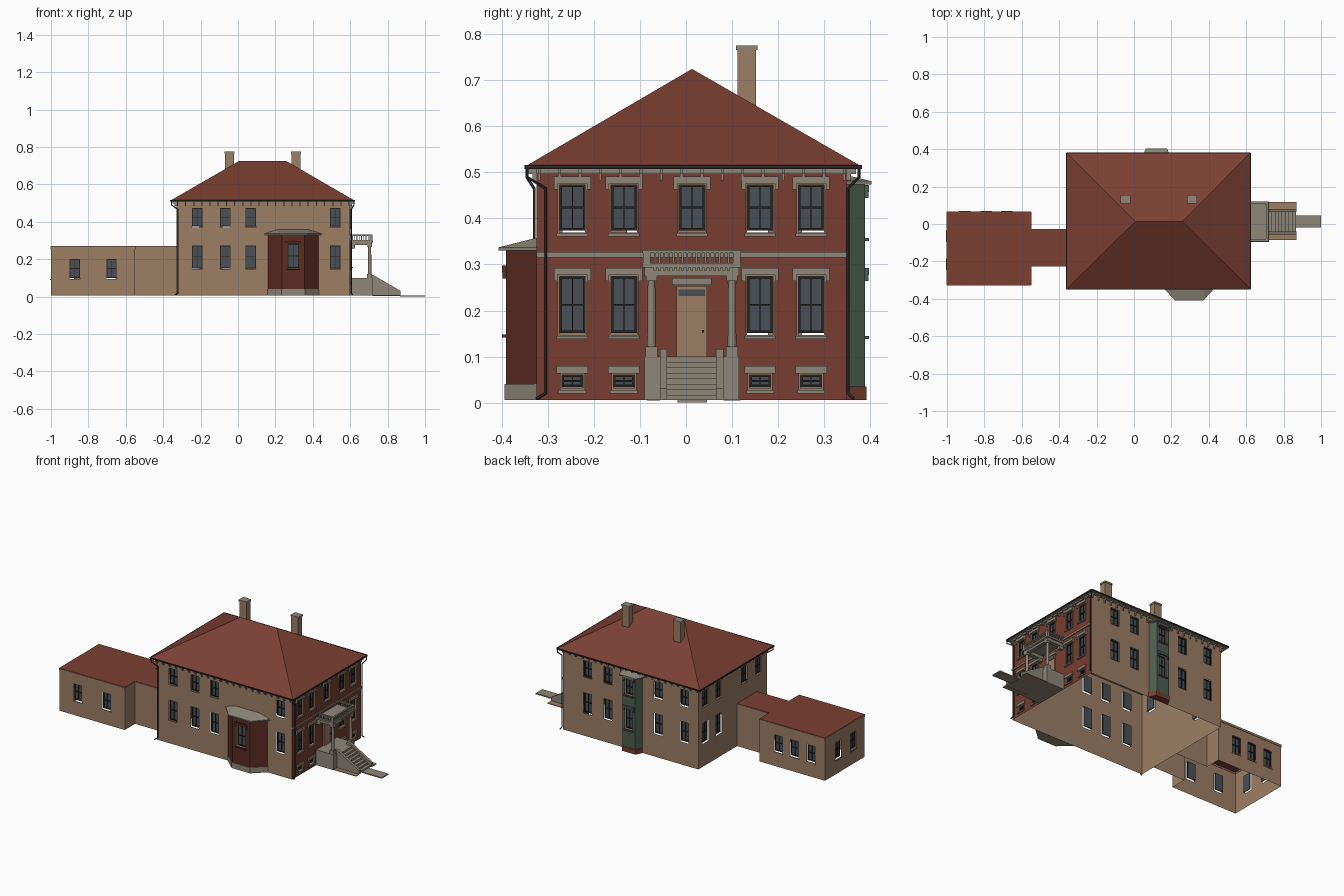
import bpy, bmesh
from mathutils import Vector

if "Cube" in bpy.data.objects:
    bpy.data.objects.remove(bpy.data.objects["Cube"])


def material(name, rgb):
    m = bpy.data.materials.new(name)
    m.use_nodes = True
    m.diffuse_color = (*rgb, 1)
    m.node_tree.nodes["Principled BSDF"].inputs["Base Color"].default_value = (*rgb, 1)
    return m


brick = material("red brick", (0.19, 0.046, 0.029))
dark_brick = material("dark red brick", (0.105, 0.024, 0.016))
roofing = material("red roofing", (0.2, 0.05, 0.032))
tan = material("tan render", (0.34, 0.21, 0.13))
stone = material("grey stone", (0.27, 0.24, 0.19))
green = material("green paint", (0.075, 0.11, 0.078))
glass = material("dark glass", (0.065, 0.08, 0.095))
iron = material("dark metal", (0.02, 0.017, 0.015))

parts = {}


def part(name, mat):
    """Mesh being collected under one part name."""
    return parts.setdefault(name, (bmesh.new(), mat))[0]


def hull(bm, points):
    verts = [bm.verts.new(p) for p in points]
    res = bmesh.ops.convex_hull(bm, input=verts)
    bmesh.ops.delete(bm, geom=list({v for v in res["geom_interior"] if isinstance(v, bmesh.types.BMVert)}),
                     context='VERTS')


def box(bm, x0, x1, y0, y1, z0, z1):
    m = bmesh.ops.create_cube(bm, size=1)["verts"]
    for v in m:
        v.co = ((x0 + x1) / 2 + v.co.x * (x1 - x0), (y0 + y1) / 2 + v.co.y * (y1 - y0),
                (z0 + z1) / 2 + v.co.z * (z1 - z0))


class Wall:
    """Wall running from a to b with its outside on the right hand."""

    def __init__(self, a, b):
        self.a, d = Vector((*a, 0)), Vector((b[0] - a[0], b[1] - a[1], 0))
        self.length, self.u = d.length, d.normalized()
        self.n = Vector((self.u.y, -self.u.x, 0))

    def at(self, u, z, d=0):
        return self.a + self.u * u + self.n * d + Vector((0, 0, z))

    def slab(self, bm, u0, u1, z0, z1, d0, d1):
        vs = bmesh.ops.create_cube(bm, size=1)["verts"]
        for v in vs:
            c = v.co.copy()
            v.co = self.at(u1 if c.x > 0 else u0, z1 if c.z > 0 else z0, d1 if c.y > 0 else d0)

    def build(self, name, mat, z0, z1, holes=()):
        """Flat wall with rectangular openings left out."""
        bm = part(name, mat)
        us = sorted({0, self.length, *[h[0] for h in holes], *[h[1] for h in holes]})
        zs = sorted({z0, z1, *[h[2] for h in holes], *[h[3] for h in holes]})
        for ua, ub in zip(us, us[1:]):
            for za, zb in zip(zs, zs[1:]):
                u, z = (ua + ub) / 2, (za + zb) / 2
                if not any(h[0] < u < h[1] and h[2] < z < h[3] for h in holes):
                    bm.faces.new([bm.verts.new(self.at(*p)) for p in
                                  ((ua, za), (ub, za), (ub, zb), (ua, zb))])

    def window(self, name, u0, u1, z0, z1):
        """Recessed sash: pane, border, meeting rail and central bar."""
        z0 += 0.004
        pane = part(name + "_glass", glass)
        self.slab(pane, u0, u1, z0, z1, -0.013, -0.011)
        bars, mid, t = part(name + "_sashes", iron), (u0 + u1) / 2, 0.005
        for a, b in ((u0, u0 + t), (u1 - t, u1), (mid - 0.001, mid + 0.001)):
            self.slab(bars, a, b, z0, z1, -0.012, -0.006)
        for a, b in ((z0, z0 + t), (z1 - t, z1), ((z0 + z1) / 2 - 0.002, (z0 + z1) / 2 + 0.002)):
            self.slab(bars, u0, u1, a, b, -0.012, -0.006)

    def trim(self, name, mat, u0, u1, z0, z1):
        """Lintel with ears and a sill."""
        bm = part(name, mat)
        self.slab(bm, u0 - 0.012, u1 + 0.012, z1 + 0.003, z1 + 0.018, 0, 0.009)
        self.slab(bm, u0 - 0.006, u1 + 0.006, z0 - 0.009, z0 - 0.002, 0, 0.009)
        for u in (u0 - 0.008, u1 + 0.008):
            self.slab(bm, u - 0.004, u + 0.004, z1 - 0.01, z1 + 0.003, 0, 0.008)


def openings(centres, width, rows):
    return [(c - width / 2, c + width / 2, *r) for r in rows for c in centres]


UP, LOW, WING, BASE = (0.37, 0.473), (0.147, 0.274), (0.095, 0.2), (0.03, 0.06)
X0, X1, Y0, Y1, G = -0.33, 0.6, -0.325, 0.35, 0.005

# Main block, open underneath
front, back = Wall((X0, Y0), (X1, Y0)), Wall((X1, Y1), (X0, Y1))
side, facade = Wall((X0, Y1), (X0, Y0)), Wall((X1, Y0), (X1, Y1))
outer = [y - Y0 for y in (-0.247, -0.135, 0.161, 0.272)]
f_main = openings(outer + [0.013 - Y0], 0.056, [UP]) + openings(outer, 0.056, [LOW])
f_base = openings(outer, 0.046, [BASE])
for wall, name, mat, holes in (
        (front, "front_wall", tan, openings([x - X0 for x in (-0.217, -0.067, 0.067, 0.52)], 0.056, [UP, LOW])),
        (back, "back_wall", tan, openings([X1 - x for x in (0.43, 0.29, -0.055, -0.235)], 0.056, [UP, LOW])),
        (side, "side_wall", tan, openings([Y1 - y for y in (0.28, 0.15, -0.1, -0.24)], 0.056, [UP])
         + openings([Y1 - y for y in (0.28, 0.15)], 0.056, [LOW])),
        (facade, "entrance_wall", brick, f_main + f_base)):
    wall.build(name, mat, G, 0.507, holes)
    for h in holes:
        wall.window(name, *h)
for h in f_main:
    facade.trim("window_stonework", stone, *h)
for u0, u1, z0, z1 in f_main + f_base:
    casing = part("window_casings", tan)
    for a, b in ((u0 - 0.004, u0), (u1, u1 + 0.004)):
        facade.slab(casing, a, b, z0, z1, -0.01, 0.004)
    for a, b in ((z0 - 0.003, z0), (z1, z1 + 0.003)):
        facade.slab(casing, u0 - 0.004, u1 + 0.004, a, b, -0.01, 0.004)
for u0, u1, z0, z1 in f_base:
    bm = part("basement_stonework", stone)
    facade.slab(bm, u0 - 0.011, u1 + 0.011, z1 + 0.003, z1 + 0.019, 0, 0.008)
    facade.slab(bm, u0 - 0.007, u1 + 0.007, z0 - 0.01, z0 - 0.003, 0, 0.008)

# Stone band, frieze and eave brackets
facade.slab(part("stone_band", stone), 0, facade.length, 0.315, 0.327, 0, 0.005)
facade.slab(part("frieze", stone), 0, facade.length, 0.497, 0.508, 0, 0.008)
for wall in (front, back, side, facade):
    count = round(wall.length / 0.045)
    for i in range(count + 1):
        u = 0.006 + (wall.length - 0.012) * i / count
        wall.slab(part("eave_brackets", stone), u - 0.003, u + 0.003, 0.497, 0.508, 0, 0.02)
        wall.slab(part("eave_brackets", stone), u - 0.003, u + 0.003, 0.483, 0.497, 0, 0.009)

# Hipped roof, gutter and chimneys
RX0, RX1, RY0, RY1 = -0.36, 0.622, -0.348, 0.38
eaves = [(x, y, 0.514) for x in (RX0, RX1) for y in (RY0, RY1)]
hull(part("hipped_roof", roofing), eaves + [(0.006, 0.013, 0.725), (0.258, 0.013, 0.725)])
gutter = part("gutter", iron)
for y in (RY0, RY1):
    box(gutter, RX0, RX1, y - 0.003, y + 0.003, 0.508, 0.516)
for x in (RX0, RX1):
    box(gutter, x - 0.003, x + 0.003, RY0, RY1, 0.508, 0.516)
box(part("soffit", stone), RX0, RX1, RY0, RY1, 0.507, 0.512)
for x in (-0.045, 0.31):
    box(part("chimney_shafts", tan), x - 0.024, x + 0.024, 0.112, 0.152, 0.56, 0.767)
    box(part("chimney_caps", stone), x - 0.027, x + 0.027, 0.109, 0.155, 0.766, 0.776)

# Downpipes with swan necks and splayed feet
pipes = bpy.data.curves.new("downpipes", 'CURVE')
pipes.dimensions, pipes.bevel_depth, pipes.bevel_resolution = '3D', 0.0035, 1
for x, y, dx, dy in ((0.605, -0.305, 0.015, -0.04), (0.605, 0.352, 0.015, 0.024), (-0.32, -0.33, -0.036, -0.016)):
    path = [(x + dx, y + dy, 0.508), (x + dx, y + dy, 0.49), (x, y, 0.465), (x, y, 0.02),
            (x + dx * 0.5, y + dy * 0.5, 0.008)]
    s = pipes.splines.new('POLY')
    s.points.add(len(path) - 1)
    for p, co in zip(s.points, path):
        p.co = (*co, 1)
pipes.materials.append(iron)
bpy.context.collection.objects.link(bpy.data.objects.new("downpipes", pipes))


def bay(name, mat, base_mat, plan, base_top, top, roof_rise, spread, rows, width):
    """Three-sided bay: plinth, walls, windows and a sloping cap."""
    cx = (plan[0][0] + plan[3][0]) / 2
    sy = 1 if plan[1][1] > 0 else -1

    def grow(e):
        return [(x + (e if x > cx else -e), y + (sy * e if i in (1, 2) else 0)) for i, (x, y) in enumerate(plan)]
    hull(part(name + "_plinth", base_mat), [(x, y, z) for x, y in grow(0.003) for z in (G, base_top)])
    for i in range(3):
        w = Wall(plan[i], plan[i + 1])
        holes = openings([w.length / 2], width, rows) if i == 1 else []
        w.build(name + "_walls", mat, base_top, top, holes)
        for h in holes:
            w.window(name, *h)
            w.trim(name + "_trim", mat, *h)
    cap = grow(spread)
    hull(part(name + "_cap", stone), [(x, y, z) for x, y in cap for z in (top, top + 0.007)]
         + [(cx + (x - cx) * 0.55, y, top + roof_rise) for x, y in (cap[0], cap[3])])


bay("front_bay", dark_brick, stone, [(0.16, Y0), (0.235, -0.391), (0.355, -0.391), (0.43, Y0)],
    0.04, 0.33, 0.028, 0.017, [(0.15, 0.28)], 0.06)
bay("back_bay", green, brick, [(0.185, Y1), (0.163, 0.389), (0.077, 0.389), (0.055, Y1)],
    0.035, 0.474, 0.02, 0.014, [(0.36, 0.455), LOW], 0.05)

# Rear wing and link, with flat roofs
WX0, WX1, WY1, LY0, LY1 = -1.0, -0.55, 0.065, -0.225, -0.03
wing_walls = [
    (Wall((WX0, Y0), (WX1, Y0)), [x - WX0 for x in (-0.873, -0.676)]),
    (Wall((WX1, WY1), (WX0, WY1)), [WX1 - x for x in (-0.68, -0.79, -0.905)]),
    (Wall((WX0, WY1), (WX0, Y0)), [WY1 - y for y in (-0.065, -0.215)]),
    (Wall((WX1, Y0), (WX1, LY0)), []), (Wall((WX1, LY1), (WX1, WY1)), []),
    (Wall((WX1, LY0), (X0, LY0)), []), (Wall((X0, LY1), (WX1, LY1)), [])]
for w, centres in wing_walls:
    holes = openings(centres, 0.055, [WING])
    w.build("wing_walls", tan, G, 0.265, holes)
    w.slab(part("wing_coping", tan), 0, w.length, 0.255, 0.268, -0.002, 0.003)
    for h in holes:
        w.window("wing", *h)
        w.slab(part("wing_sills", tan), h[0] - 0.004, h[1] + 0.004, h[2] - 0.007, h[2], 0, 0.005)
box(part("wing_roof", roofing), WX0, WX1, Y0, WY1, 0.264, 0.27)
box(part("link_roof", roofing), WX1, X0, LY0, LY1, 0.264, 0.27)

# Entrance door
PY = 0.0125
facade.slab(part("door", tan), -0.021 - Y0, 0.046 - Y0, 0.1, 0.253, 0, 0.008)
facade.slab(part("door_fanlight", glass), -0.016 - Y0, 0.041 - Y0, 0.231, 0.246, 0.008, 0.01)
facade.slab(part("door_knob", iron), 0.035 - Y0, 0.039 - Y0, 0.152, 0.158, 0.008, 0.014)
facade.slab(part("door_lintel", stone), -0.03 - Y0, 0.055 - Y0, 0.255, 0.271, 0, 0.012)

# Porch: platform, columns, entablature and balustrade
box(part("porch_platform", stone), X1, 0.72, -0.09, 0.115, G, 0.1)
box(part("porch_roof", stone), X1, 0.722, -0.095, 0.12, 0.293, 0.303)
beams, rail = part("porch_beams", stone), part("porch_balustrade", stone)
box(beams, 0.692, 0.716, -0.09, 0.115, 0.275, 0.294)
box(rail, 0.708, 0.718, -0.094, 0.119, 0.325, 0.332)
for s in (-1, 1):
    y = PY + s * 0.0875
    box(beams, X1, 0.716, y - 0.012, y + 0.012, 0.275, 0.294)
    box(beams, X1, 0.625, y - 0.01, y + 0.01, 0.258, 0.276)
    box(rail, X1, 0.718, y + s * 0.014 - 0.005, y + s * 0.014 + 0.005, 0.325, 0.332)
    box(rail, 0.704, 0.72, y + s * 0.01 - 0.008, y + s * 0.01 + 0.008, 0.303, 0.332)
    for r, z0, z1 in ((0.013, 0.1, 0.122), (0.012, 0.264, 0.276)):
        box(part("column_blocks", stone), 0.704 - r, 0.704 + r, y - r, y + r, z0, z1)
    col = bmesh.ops.create_cone(part("porch_columns", stone), cap_ends=True, segments=12,
                                radius1=0.0095, radius2=0.008, depth=0.145)
    for v in col["verts"]:
        v.co += Vector((0.704, y, 0.194))
    for i in range(8):
        x = 0.612 + i * 0.012
        box(rail, x - 0.002, x + 0.002, y + s * 0.014 - 0.002, y + s * 0.014 + 0.002, 0.303, 0.326)
for i in range(17):
    y = PY - 0.08 + i * 0.01
    box(rail, 0.711, 0.715, y - 0.002, y + 0.002, 0.303, 0.326)
    box(beams, 0.715, 0.72, y - 0.003, y + 0.003, 0.287, 0.294)

# Steps between sloping cheek walls, verges and path
for i in range(8):
    box(part("steps", stone), 0.72, 0.865 - i * 0.0181, -0.042, 0.066, G, 0.016 + i * 0.012)
for y in (-0.057, 0.065):
    hull(part("cheek_walls", stone), [(x, yy, z) for yy in (y, y + 0.016) for x, z in
                                      ((0.7, G), (0.7, 0.116), (0.722, 0.116), (0.87, 0.03), (0.87, G))])
for y0, y1 in ((-0.085, -0.057), (0.081, 0.118)):
    box(part("verges", tan), 0.72, 0.87, y0, y1, 0.004, 0.008)
box(part("path", stone), 0.865, 1.0, -0.018, 0.046, 0, 0.007)

# Turn the collected meshes into objects
for name, (bm, mat) in parts.items():
    bmesh.ops.remove_doubles(bm, verts=bm.verts, dist=0.00001)
    bmesh.ops.recalc_face_normals(bm, faces=bm.faces) if "wall" not in name else None
    mesh = bpy.data.meshes.new(name)
    bm.to_mesh(mesh)
    bm.free()
    mesh.materials.append(mat)
    bpy.context.collection.objects.link(bpy.data.objects.new(name, mesh))
